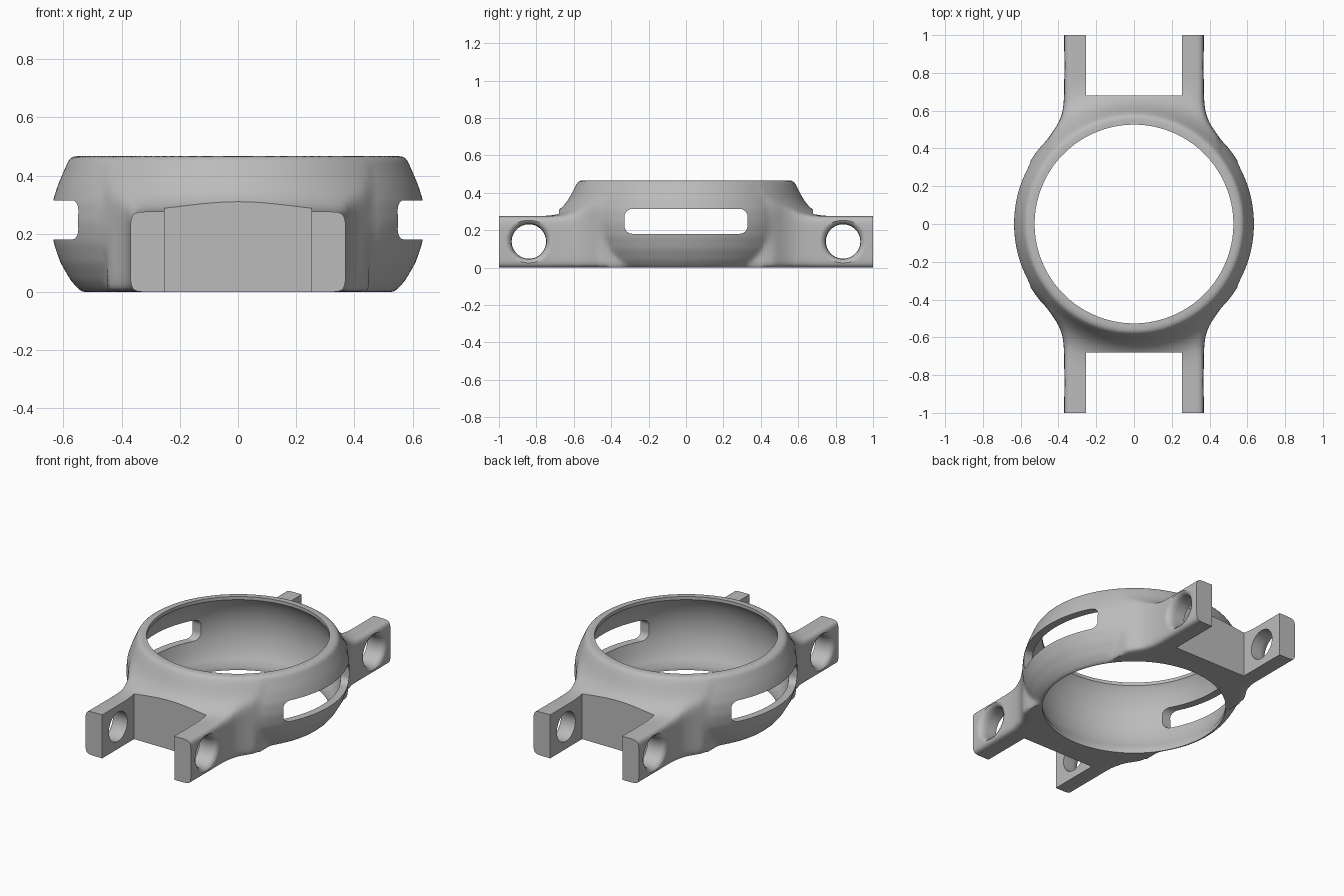
import bpy, bmesh, math
from mathutils import Matrix

if "Cube" in bpy.data.objects:
    bpy.data.objects.remove(bpy.data.objects["Cube"])

grey = bpy.data.materials.new("plain grey")
grey.use_nodes = True
grey.diffuse_color = (0.5, 0.5, 0.5, 1)
grey.node_tree.nodes["Principled BSDF"].inputs["Base Color"].default_value = (0.5, 0.5, 0.5, 1)


def finish(bm, name):
    bmesh.ops.recalc_face_normals(bm, faces=bm.faces)
    mesh = bpy.data.meshes.new(name)
    bm.to_mesh(mesh)
    bm.free()
    obj = bpy.data.objects.new(name, mesh)
    bpy.context.collection.objects.link(obj)
    return obj


def lathe(name, profile, steps=128):
    """Solid of revolution about z; the profile runs axis to axis."""
    bm = bmesh.new()
    verts = [bm.verts.new((r, 0, z)) for r, z in profile]
    edges = [bm.edges.new(pair) for pair in zip(verts, verts[1:])]
    bmesh.ops.spin(bm, geom=verts + edges, cent=(0, 0, 0), axis=(0, 0, 1),
                   angle=math.tau, steps=steps)
    bmesh.ops.remove_doubles(bm, verts=bm.verts, dist=0.0005)
    return finish(bm, name)


def prism(name, outline, z0, z1):
    bm = bmesh.new()
    face = bm.faces.new([bm.verts.new((x, y, z0)) for x, y in outline])
    new = bmesh.ops.extrude_face_region(bm, geom=[face])["geom"]
    bmesh.ops.translate(bm, vec=(0, 0, z1 - z0),
                        verts=[v for v in new if isinstance(v, bmesh.types.BMVert)])
    return finish(bm, name)


def box(name, centre, size, x_bevel=0):
    bm = bmesh.new()
    bmesh.ops.create_cube(bm, size=1, matrix=Matrix.Translation(centre) @ Matrix.Diagonal((*size, 1)))
    if x_bevel:
        along = [e for e in bm.edges if abs(e.verts[0].co.x - e.verts[1].co.x) > 0.1]
        bmesh.ops.bevel(bm, geom=along, offset=x_bevel, segments=8, profile=0.5, affect='EDGES')
    return finish(bm, name)


def apply(obj, kind, **settings):
    mod = obj.modifiers.new(kind.lower(), kind)
    for key, value in settings.items():
        setattr(mod, key, value)
    bpy.context.view_layer.objects.active = obj
    bpy.ops.object.modifier_apply(modifier=mod.name)


def boolean(obj, other, operation, solver='MANIFOLD'):
    apply(obj, 'BOOLEAN', operation=operation, object=other, solver=solver)
    bpy.data.objects.remove(other)


# Barrel-shaped solid of the case
case = lathe("watch_case", [
    (0, 0), (0.54, 0), (0.575, 0.04), (0.61, 0.1), (0.634, 0.17), (0.643, 0.24),
    (0.637, 0.31), (0.618, 0.37), (0.592, 0.43), (0.575, 0.467), (0, 0.467)])

# Lug block: filleted plan, with a top that sweeps down from the case
quarter = [(0.37, 1.1), (0.37, 0.66), (0.38, 0.58), (0.405, 0.525), (0.45, 0.46)]
right = quarter + [(x, -y) for x, y in reversed(quarter)]
lugs = prism("lug_block", right + [(-x, -y) for x, y in right], 0, 0.6)
sweep = lathe("lug_sweep", [
    (0, -0.2), (1.4, -0.2), (1.4, 0.276), (0.79, 0.276), (0.725, 0.285), (0.68, 0.307),
    (0.65, 0.335), (0.625, 0.37), (0.605, 0.41), (0.59, 0.44), (0, 0.44)])
boolean(lugs, sweep, 'INTERSECT', 'EXACT')
boolean(case, lugs, 'UNION', 'EXACT')

# Blend the two together, most strongly around the lugs
apply(case, 'REMESH', mode='VOXEL', voxel_size=0.013)
apply(case, 'SMOOTH', factor=0.5, iterations=6)
blend = case.vertex_groups.new(name="blend")
blend.add([v.index for v in case.data.vertices
           if abs(v.co.y) > 0.42 and v.co.z < 0.41
           and (v.co.z > 0.06 or abs(v.co.x) > 0.3)], 1, 'REPLACE')
apply(case, 'SMOOTH', factor=0.5, iterations=30, vertex_group="blend")

# Hollow interior with narrower openings
boolean(case, lathe("cavity", [
    (0, -0.1), (0.527, -0.1), (0.527, 0.025), (0.55, 0.06), (0.575, 0.12), (0.59, 0.19),
    (0.593, 0.25), (0.585, 0.32), (0.565, 0.38), (0.54, 0.43), (0.526, 0.447),
    (0.526, 0.6), (0, 0.6)]), 'DIFFERENCE')

# Side slots
boolean(case, box("side_slots", (0, 0, 0.248), (2, 0.66, 0.134), 0.045), 'DIFFERENCE')

for side in (-1, 1):
    # Strap gap, flat lug ends and flared strap holes
    boolean(case, box("strap_gap", (0, side * 1.18, 0.3), (0.506, 1, 1)), 'DIFFERENCE')
    boolean(case, box("lug_end", (0, side * 1.5, 0.3), (2, 1, 1)), 'DIFFERENCE')
    hole = lathe("strap_hole", [
        (0, -0.5), (0.13, -0.5), (0.13, -0.375), (0.105, -0.362), (0.095, -0.345), (0.092, -0.32),
        (0.092, 0.32), (0.095, 0.345), (0.105, 0.362), (0.13, 0.375), (0.13, 0.5), (0, 0.5)], 48)
    hole.data.transform(Matrix.Translation((0, side * 0.84, 0.14)) @ Matrix.Rotation(math.pi / 2, 4, 'Y'))
    boolean(case, hole, 'DIFFERENCE')

# Finish
case.data.materials.clear()
case.data.materials.append(grey)
for poly in case.data.polygons:
    poly.material_index = 0
bpy.ops.object.select_all(action='DESELECT')
case.select_set(True)
bpy.context.view_layer.objects.active = case
bpy.ops.object.shade_smooth_by_angle(angle=math.radians(35))
